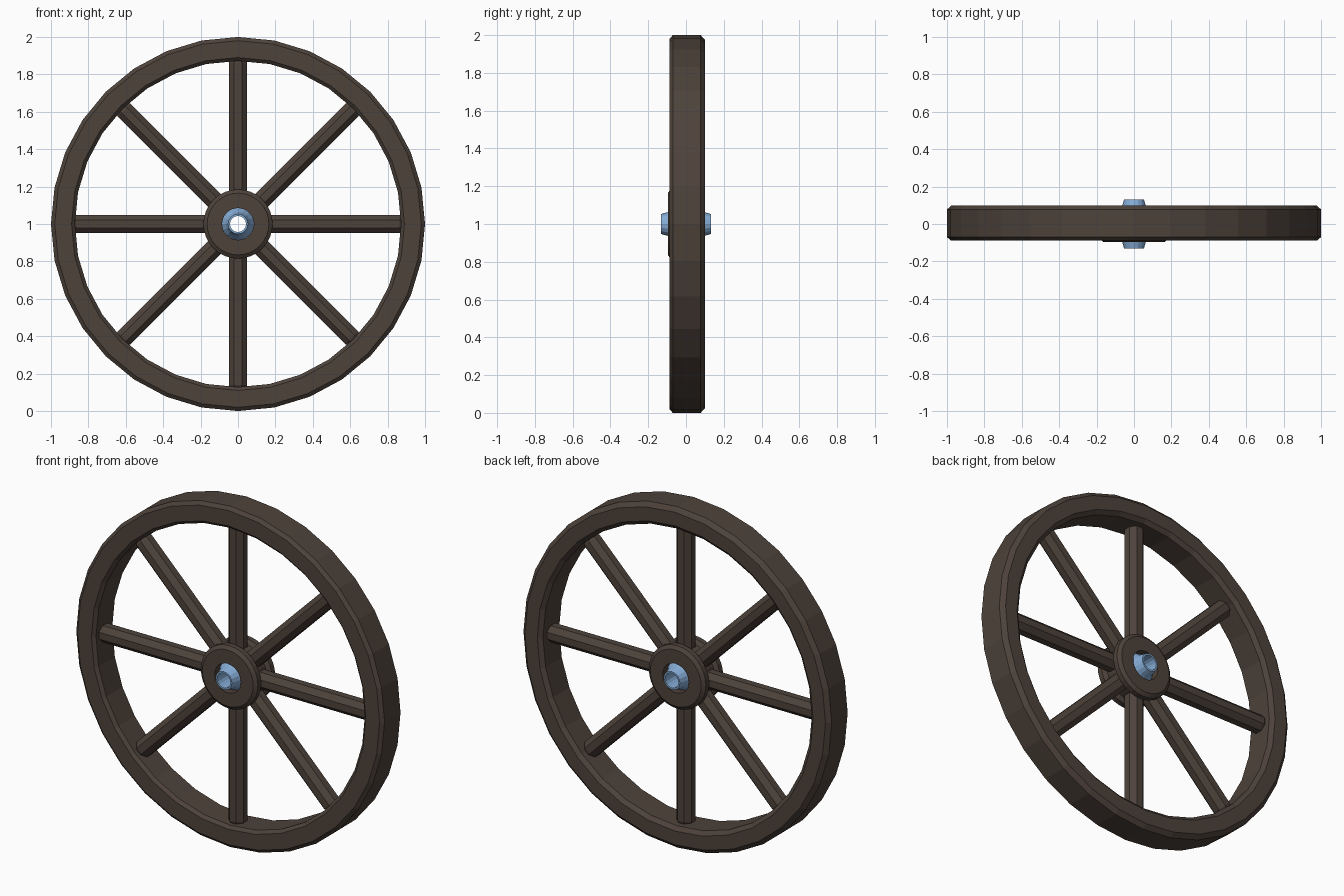
import bpy, bmesh
from math import pi, sin, cos
from mathutils import Matrix

if "Cube" in bpy.data.objects:
    bpy.data.objects.remove(bpy.data.objects["Cube"])

CENTRE = Matrix.Translation((0, 0, 1))


def material(name, colour):
    m = bpy.data.materials.new(name)
    m.diffuse_color = colour
    m.use_nodes = True
    m.node_tree.nodes["Principled BSDF"].inputs["Base Color"].default_value = m.diffuse_color
    return m


wood = material("dark_wood", (0.075, 0.055, 0.043, 1))
steel = material("blue_steel", (0.24, 0.42, 0.68, 1))


def finish(name, bm, mat):
    bmesh.ops.recalc_face_normals(bm, faces=bm.faces)
    me = bpy.data.meshes.new(name)
    bm.to_mesh(me)
    bm.free()
    me.materials.append(mat)
    ob = bpy.data.objects.new(name, me)
    bpy.context.collection.objects.link(ob)
    return ob


def lathe(name, profile, sides, mat):
    """Turn a closed (radius, y) profile about the axle."""
    bm = bmesh.new()
    rings = []
    for i in range(sides):
        a = 2 * pi * i / sides
        rings.append([bm.verts.new((r * cos(a), y, 1 + r * sin(a))) for r, y in profile])
    n = len(profile)
    for i in range(sides):
        p, q = rings[i], rings[(i + 1) % sides]
        for j in range(n):
            k = (j + 1) % n
            bm.faces.new((p[j], p[k], q[k], q[j]))
    return finish(name, bm, mat)


def spoke(name, angle):
    """Eight-sided bar with chamfered outer end."""
    bm = bmesh.new()
    rings = []
    for r, z in ((0.053, 0.13), (0.053, 0.86), (0.042, 0.885)):
        rings.append([bm.verts.new((r * cos(pi / 8 + pi / 4 * i),
                                    r * sin(pi / 8 + pi / 4 * i), z)) for i in range(8)])
    for a, b in zip(rings, rings[1:]):
        for i in range(8):
            bm.faces.new((a[i], a[(i + 1) % 8], b[(i + 1) % 8], b[i]))
    bm.faces.new(rings[0])
    bm.faces.new(rings[-1])
    bm.transform(CENTRE @ Matrix.Rotation(angle, 4, 'Y'))
    return finish(name, bm, wood)


# Rim with chamfered edges
lathe("rim", [(0.98, -0.087), (1.0, -0.07), (1.0, 0.078), (0.975, 0.1),
              (0.895, 0.1), (0.872, 0.08), (0.872, -0.07), (0.89, -0.087)], 32, wood)

# Spokes
for i in range(8):
    spoke(f"spoke_{i + 1}", i * pi / 4)

# Flanged hub with a bore
half = [(0.085, -0.095), (0.165, -0.095), (0.185, -0.08), (0.185, -0.05), (0.162, -0.035)]
lathe("hub", half + [(r, -y) for r, y in reversed(half)], 32, wood)

# Tapered axle sleeve
end = [(0.043, -0.132), (0.053, -0.132), (0.066, -0.085), (0.086, -0.05)]
lathe("axle_sleeve", end + [(r, -y) for r, y in reversed(end)], 16, steel)
